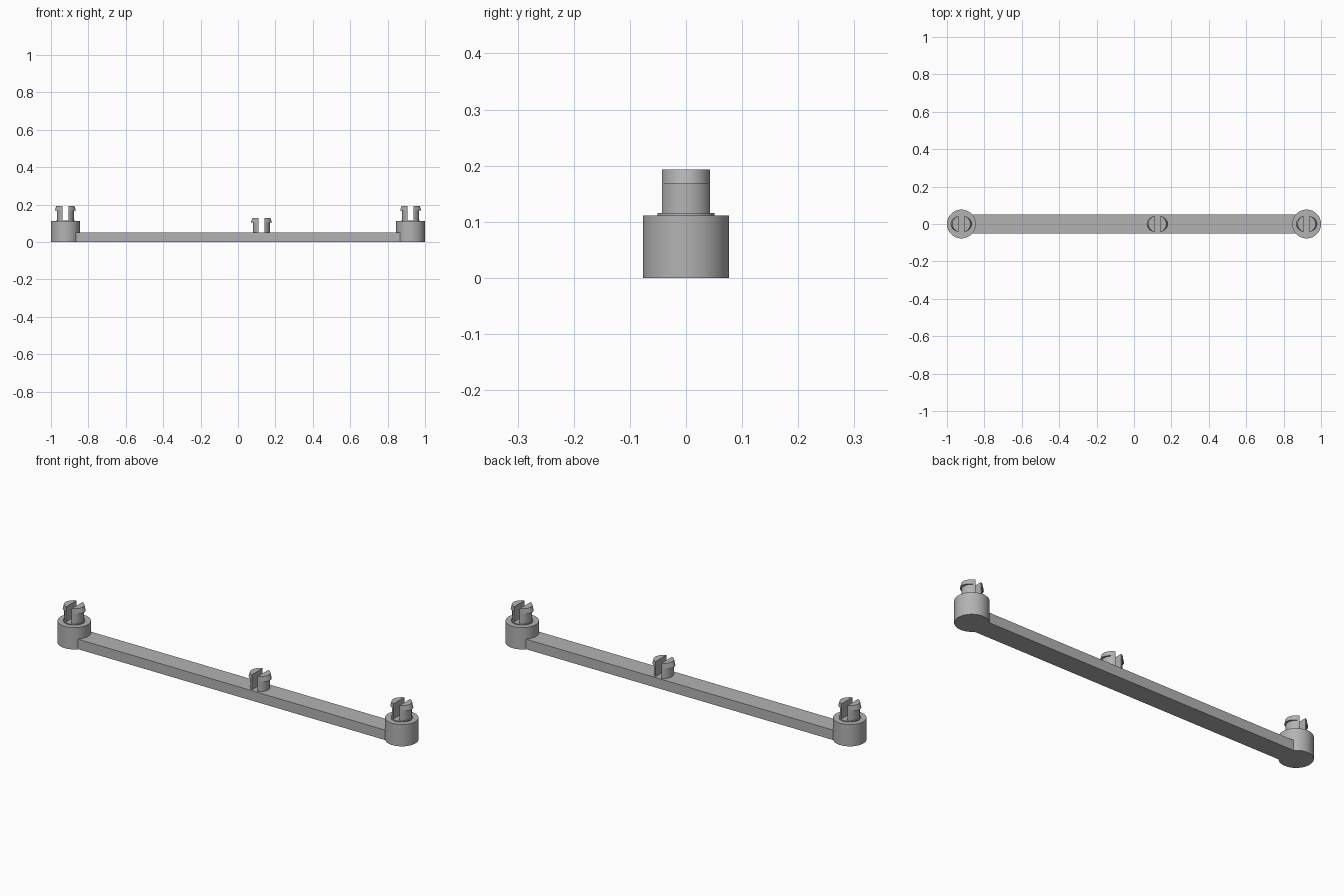
import bpy, bmesh, math

cube = bpy.data.objects.get("Cube")
if cube:
    bpy.data.objects.remove(cube)

grey = bpy.data.materials.new("light_grey_plastic")
grey.use_nodes = True
GREY = (0.45, 0.45, 0.45, 1)
grey.diffuse_color = GREY
grey.node_tree.nodes["Principled BSDF"].inputs["Base Color"].default_value = GREY

END_X, POST_R, POST_H = 0.923, 0.077, 0.111
BAR_W, BAR_H = 0.102, 0.051
PEG_R, SLOT, LIP_R = 0.046, 0.016, 0.057


def finish(obj):
    """Apply the material and smooth the round faces, keeping edges crisp."""
    obj.data.materials.append(grey)
    bpy.ops.object.select_all(action='DESELECT')
    obj.select_set(True)
    bpy.context.view_layer.objects.active = obj
    bpy.ops.object.shade_smooth_by_angle(angle=math.radians(30))


def cylinder(name, x, radius, z0, z1):
    bpy.ops.mesh.primitive_cylinder_add(vertices=64, radius=radius, depth=z1 - z0,
                                        location=(x, 0, (z0 + z1) / 2))
    bpy.context.object.name = name
    finish(bpy.context.object)


def prong(name, x, side, z0, z1):
    """Half of a split snap peg: a D-shaped shaft with a tapered barb."""
    bm = bmesh.new()
    limit = math.acos(SLOT / PEG_R)
    lip_z = z1 - 0.025
    levels = [(z0, PEG_R), (lip_z, PEG_R), (lip_z, LIP_R), (z1, PEG_R + 0.002)]
    steps = 24
    rings = []
    for z, reach in levels:
        stretch = (reach - SLOT) / (PEG_R - SLOT)
        ring = []
        for i in range(steps + 1):
            a = -limit + 2 * limit * i / steps
            out = SLOT + (PEG_R * math.cos(a) - SLOT) * stretch
            ring.append(bm.verts.new((x + side * out, PEG_R * math.sin(a), z)))
        rings.append(ring)
    # Skin the sections, leaving out the zero-area strip at the slot under the barb
    for low, high in zip(rings, rings[1:]):
        for i in range(steps + 1):
            j = (i + 1) % (steps + 1)
            bm.faces.new((low[i], low[j], high[j], high[i]))
    bm.faces.new(rings[0])
    bm.faces.new(rings[-1])
    bmesh.ops.remove_doubles(bm, verts=bm.verts, dist=0.00001)
    bmesh.ops.recalc_face_normals(bm, faces=bm.faces)
    mesh = bpy.data.meshes.new(name)
    bm.to_mesh(mesh)
    bm.free()
    obj = bpy.data.objects.new(name, mesh)
    bpy.context.collection.objects.link(obj)
    finish(obj)


def snap_peg(name, x, z0, z1):
    for label, side in (("left", 1), ("right", -1)):
        prong(f"{name}_{label}_prong", x, side, z0, z1)


# Connecting bar, ending inside the posts
bpy.ops.mesh.primitive_cube_add(size=1, location=(0, 0, BAR_H / 2))
bar = bpy.context.object
bar.name = "bar"
bar.scale = (2 * (END_X - 0.03), BAR_W, BAR_H - 0.0004)
bpy.ops.object.transform_apply(location=False, rotation=False, scale=True)
finish(bar)

# End posts with a thin shoulder and a split peg
for label, side in (("left", 1), ("right", -1)):
    x = side * END_X
    cylinder(f"{label}_post", x, POST_R, 0, POST_H)
    cylinder(f"{label}_shoulder", x, 0.051, POST_H - 0.01, 0.116)
    snap_peg(f"{label}_peg", x, POST_H, 0.193)

# Off-centre peg standing directly on the bar
snap_peg("middle_peg", 0.125, BAR_H - 0.005, 0.128)
